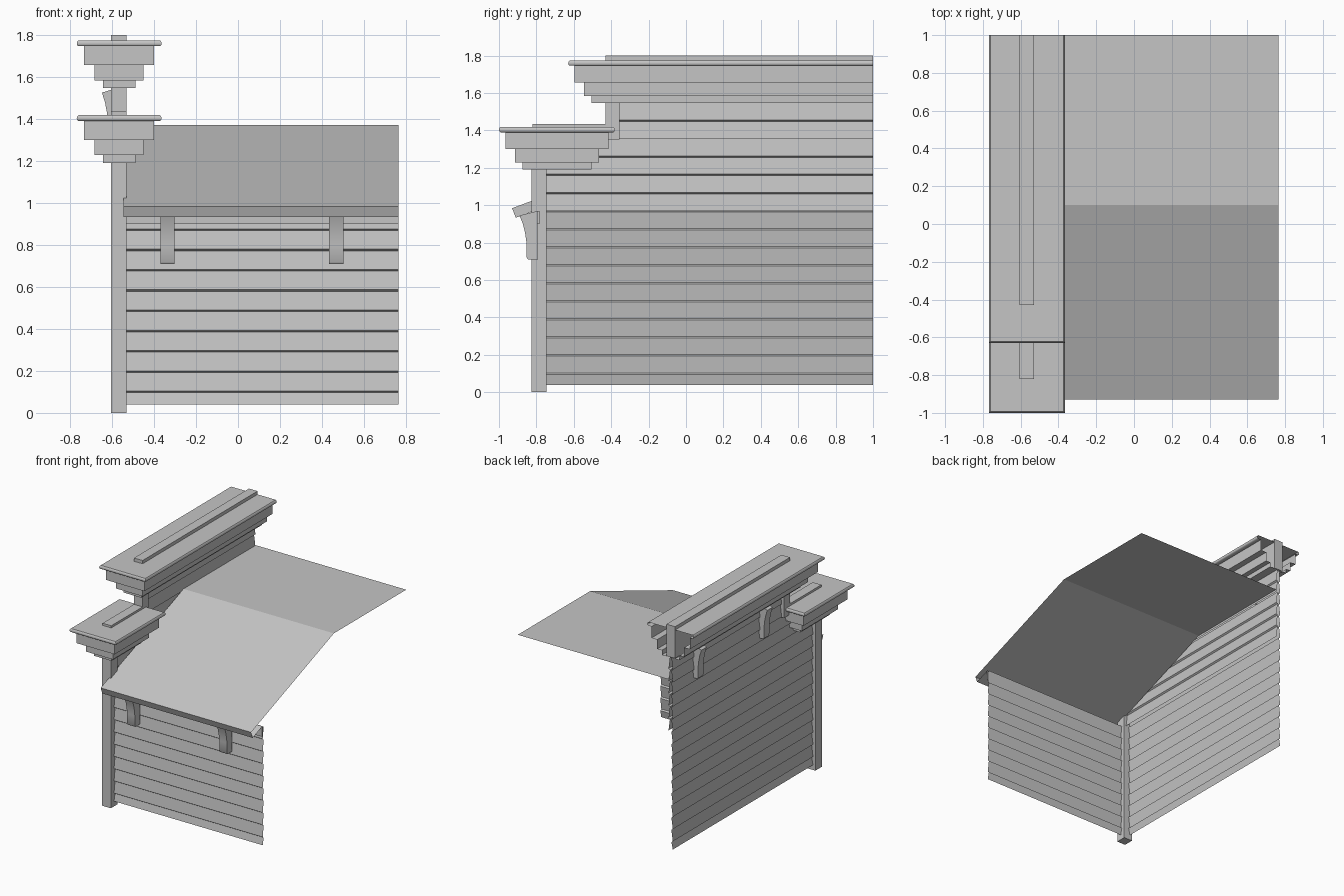
import bpy, bmesh
from mathutils import Vector

if "Cube" in bpy.data.objects:
    bpy.data.objects.remove(bpy.data.objects["Cube"])

grey = bpy.data.materials.new("plain grey")
grey.use_nodes = True
grey.diffuse_color = (0.56, 0.56, 0.56, 1)
grey.node_tree.nodes["Principled BSDF"].inputs["Base Color"].default_value = grey.diffuse_color


def finish(name, bm, outward=None, smooth=False):
    """Turn a bmesh into an object, with its faces turned along outward."""
    if outward:
        bm.normal_update()
        total = sum((f.normal * f.calc_area() for f in bm.faces), Vector())
        if total.dot(Vector(outward)) < 0:
            bmesh.ops.reverse_faces(bm, faces=bm.faces)
    else:
        bmesh.ops.recalc_face_normals(bm, faces=bm.faces)
    mesh = bpy.data.meshes.new(name)
    bm.to_mesh(mesh)
    bm.free()
    mesh.materials.append(grey)
    ob = bpy.data.objects.new(name, mesh)
    bpy.context.collection.objects.link(ob)
    if smooth:
        bpy.ops.object.select_all(action='DESELECT')
        ob.select_set(True)
        bpy.context.view_layer.objects.active = ob
        bpy.ops.object.shade_smooth_by_angle(angle=0.7)
    return ob


def sweep(bm, points, shift):
    """Open sheet: a polyline pulled along shift. Returns both rows."""
    rows = [[bm.verts.new(Vector(p) + Vector(shift) * k) for p in points] for k in (0, 1)]
    for i in range(len(points) - 1):
        bm.faces.new((rows[0][i], rows[0][i + 1], rows[1][i + 1], rows[1][i]))
    return rows


def box(name, x0, x1, y0, y1, z0, z1):
    bm = bmesh.new()
    bmesh.ops.create_cube(bm, size=1)
    for v in bm.verts:
        v.co = ((x0 + x1) / 2 + v.co.x * (x1 - x0),
                (y0 + y1) / 2 + v.co.y * (y1 - y0),
                (z0 + z1) / 2 + v.co.z * (z1 - z0))
    return finish(name, bm)


STEP, FIRST, LAP = 0.0965, 0.10, 0.012


def clapboards(name, start, end, outward, z0, z1):
    """Lapped boards: each one leans out at its foot, with a small ledge."""
    start, end, outward = Vector(start), Vector(end), Vector(outward)
    levels = [FIRST + i * STEP for i in range(20)]
    profile = [(0, z0)]
    for z in levels:
        if z0 + 0.01 < z < z1 - 0.01:
            profile += [(-LAP, z - 0.004), (0, z + 0.004)]
    profile.append((-LAP, z1))
    bm = bmesh.new()
    sweep(bm, [start + outward * d + Vector((0, 0, z)) for d, z in profile], end - start)
    finish(name, bm, outward)


# Walls: the side wall steps up behind the upper post
OUT, INN, LOW, TOP = -0.585, -0.548, 1.355, 1.55
clapboards("front_wall", (-0.53, -0.785, 0), (0.765, -0.785, 0), (0, -1, 0), 0.04, 0.97)
clapboards("side_wall_outer", (OUT, -0.745, 0), (OUT, 1, 0), (-1, 0, 0), 0.04, LOW)
clapboards("side_wall_outer_top", (OUT, -0.355, 0), (OUT, 1, 0), (-1, 0, 0), LOW, TOP)
clapboards("parapet_inner", (INN, -0.745, 0), (INN, 1, 0), (1, 0, 0), 0.968, LOW)
clapboards("parapet_inner_top", (INN, -0.355, 0), (INN, 1, 0), (1, 0, 0), LOW, TOP)
box("frieze", -0.53, 0.765, -0.797, -0.783, 0.90, 0.97)

# Corner posts and the ridge strips on the cornices
X0, X1 = -0.605, -0.53
box("corner_post", X0, X1, -0.825, -0.745, 0, 1.20)
box("upper_post", X0, X1, -0.43, -0.355, 1.35, 1.56)
box("lower_ridge_strip", X0, X1, -0.82, -0.43, 1.38, 1.435)
box("upper_ridge_strip", X0, X1, -0.43, 1, 1.55, 1.80)

# Roof: slope, flat rear deck, eave edge and soffit
roof = [(1, 1.37), (0.1, 1.37), (-0.79, 1.036), (-0.93, 0.984), (-0.91, 0.933), (-0.79, 0.978)]
bm = bmesh.new()
rows = sweep(bm, [(-0.545, y, z) for y, z in roof], (1.31, 0, 0))
bm.faces.new(rows[0][:1:-1])
bmesh.ops.recalc_face_normals(bm, faces=bm.faces)
finish("roof", bm, (0, 0, 1))

# Stepped cornices: inset from the rim and height above the cornice foot
STEPS = [(0.165, 0), (0.125, 0), (0.125, 0.037), (0.085, 0.037), (0.085, 0.11),
         (0.035, 0.11), (0.035, 0.2), (0.008, 0.2), (0.002, 0.205), (0, 0.213),
         (0.002, 0.222), (0.008, 0.228)]


def cornice(name, y0, y1, z, open_back):
    bm = bmesh.new()
    rings = []
    for d, h in STEPS:
        left, right = -0.768 + d, -0.364 - d
        back = y1 if open_back else y1 - d
        corners = [(left, back), (left, y0 + d), (right, y0 + d), (right, back)]
        rings.append([bm.verts.new((x, y, z + h)) for x, y in corners])
    sides = 3 if open_back else 4
    for a, b in zip(rings, rings[1:]):
        for i in range(sides):
            j = (i + 1) % 4
            bm.faces.new((a[i], a[j], b[j], b[i]))
    bm.faces.new(rings[-1])
    # faces run counter-clockwise from above, so normals already point out
    finish(name, bm, (0, -1, 0) if open_back else None, smooth=True)


cornice("lower_cornice", -1, -0.38, 1.19, False)
cornice("upper_cornice", -0.63, 1, 1.546, True)

# Curved brackets: depth from the wall and height above the foot
BRACKET = [(0, 0), (0.055, 0), (0.062, 0.01), (0.063, 0.09), (0.07, 0.14),
           (0.082, 0.19), (0.1, 0.235), (0, 0.26)]


def bracket(name, place, outward, depth=1.0):
    outward = Vector(outward)
    along = outward.cross(Vector((0, 0, 1))) * 0.067
    pts = [Vector(place) + outward * d * depth + Vector((0, 0, h)) - along / 2 for d, h in BRACKET]
    bm = bmesh.new()
    a, b = sweep(bm, pts, along)
    bm.faces.new((a[-1], a[0], b[0], b[-1]))
    bm.faces.new(a)
    bm.faces.new(b)
    finish(name, bm, smooth=True)


for name, x in (("left", 0.468), ("right", -0.335)):
    bracket("front_bracket_" + name, (x, -0.79, 0.71), (0, -1, 0))
for name, y in (("rear", 0.7), ("front", -0.12)):
    bracket("side_bracket_" + name, (-0.568, y, 1.29), (-1, 0, 0), 0.8)
